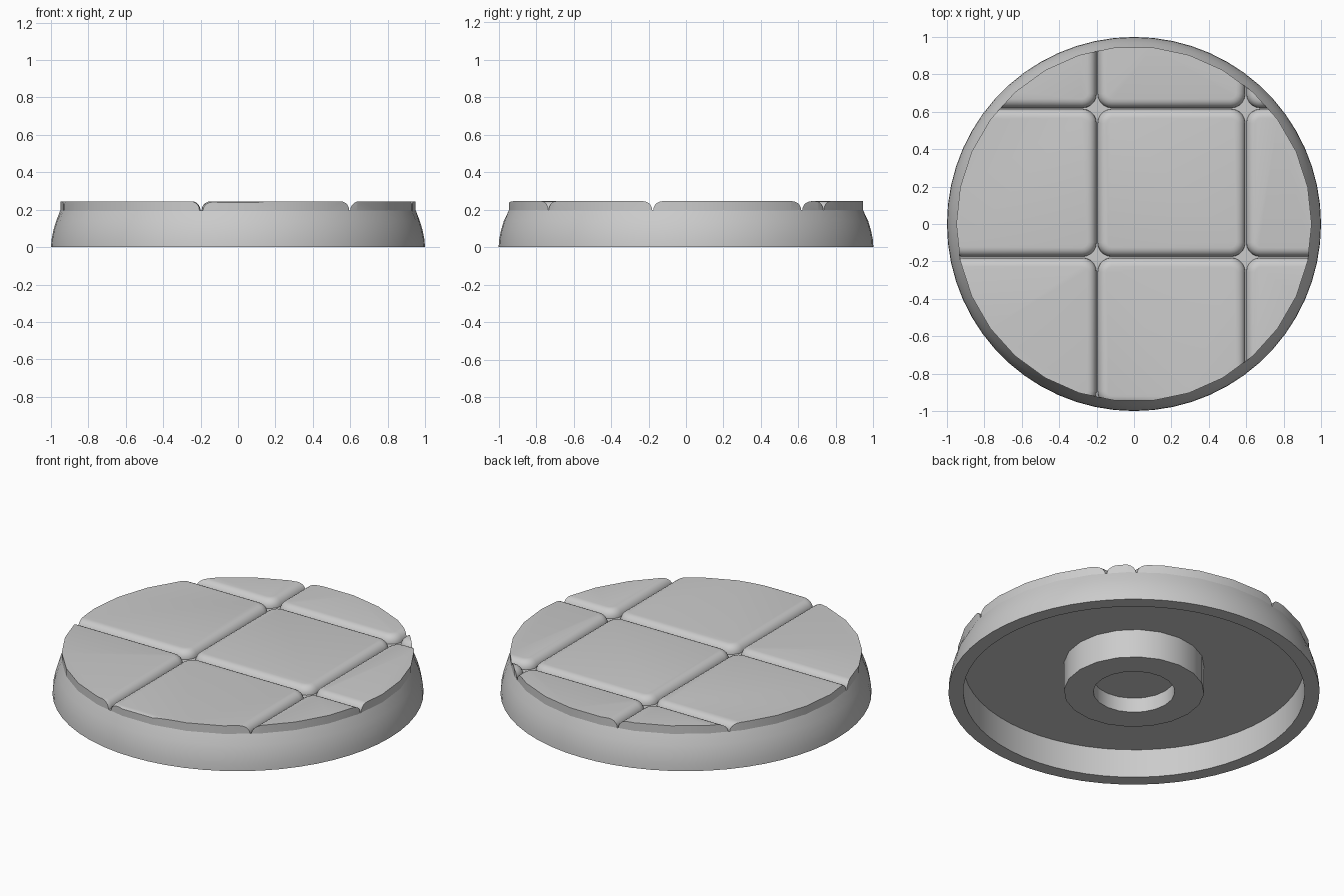
import bpy, bmesh
from math import pi, sin, cos
from mathutils import Vector, Matrix

if "Cube" in bpy.data.objects:
    bpy.data.objects.remove(bpy.data.objects["Cube"])

SIDES = 30          # facets of the trimmed paving
EDGE_R = 0.95       # corner radius of the trimmed paving
TOP, FLOOR = 0.245, 0.197
PITCH = 0.795

grey = bpy.data.materials.new("stone_grey")
grey.use_nodes = True
grey.diffuse_color = (0.6, 0.6, 0.6, 1)
grey.node_tree.nodes["Principled BSDF"].inputs["Base Color"].default_value = (0.6, 0.6, 0.6, 1)


def finish(bm, name):
    bmesh.ops.recalc_face_normals(bm, faces=bm.faces)
    mesh = bpy.data.meshes.new(name)
    bm.to_mesh(mesh)
    bm.free()
    mesh.materials.append(grey)
    obj = bpy.data.objects.new(name, mesh)
    bpy.context.collection.objects.link(obj)
    bpy.ops.object.select_all(action="DESELECT")
    obj.select_set(True)
    bpy.context.view_layer.objects.active = obj
    bpy.ops.object.shade_smooth_by_angle(angle=pi / 6)
    return obj


def lathe(name, profile, segs, facet_from=None):
    """Turn a profile; rings at or above facet_from follow the faceted outline."""
    bm = bmesh.new()
    rings = []
    for r, z in profile:
        ring = []
        for i in range(segs):
            a = 2 * pi * i / segs
            flat = facet_from is not None and z >= facet_from and i % 2
            k = r * cos(pi / SIDES) if flat else r
            ring.append(bm.verts.new((k * cos(a), k * sin(a), z)))
        rings.append(ring)
    for lo, hi in zip(rings, rings[1:]):
        for i in range(segs):
            j = (i + 1) % segs
            bm.faces.new((lo[i], lo[j], hi[j], hi[i]))
    bm.faces.new(rings[0])
    bm.faces.new(rings[-1])
    return finish(bm, name)


def paving_tile(name, cx, cy):
    bm = bmesh.new()
    side, low = PITCH - 0.006, 0.185
    place = Matrix.Translation((cx, cy, (TOP + low) / 2)) @ Matrix.Diagonal((side, side, TOP - low, 1))
    bmesh.ops.create_cube(bm, size=1, matrix=place)
    # round the plan corners, then the upper rim
    upright = [e for e in bm.edges if abs(e.verts[0].co.z - e.verts[1].co.z) > 0.01]
    bmesh.ops.bevel(bm, geom=upright, offset=0.075, segments=5, profile=0.5, affect="EDGES")
    rim = [e for e in bm.edges if all(v.co.z > TOP - 0.001 for v in e.verts)]
    bmesh.ops.bevel(bm, geom=rim, offset=0.048, segments=5, profile=0.5, affect="EDGES")
    # trim to the faceted disc
    for i in range(SIDES):
        a = 2 * pi * (i + 0.5) / SIDES
        n = Vector((cos(a), sin(a), 0))
        cut = bmesh.ops.bisect_plane(bm, geom=bm.verts[:] + bm.edges[:] + bm.faces[:],
                                     dist=1e-5, plane_co=n * EDGE_R * cos(pi / SIDES),
                                     plane_no=n, clear_outer=True)
        edges = [e for e in cut["geom_cut"] if isinstance(e, bmesh.types.BMEdge) and e.is_boundary]
        if len(edges) > 2:
            bmesh.ops.edgenet_fill(bm, edges=edges)
    if bm.faces:
        finish(bm, name)
    else:
        bm.free()


# hollow base with curved wall
lathe("base_shell", [(0.01, 0.17), (0.92, 0.17), (0.92, 0), (1, 0), (0.997, 0.04),
                     (0.987, 0.09), (0.972, 0.14), (EDGE_R, FLOOR), (0.01, FLOOR)],
      2 * SIDES, facet_from=FLOOR)

# socket ring underneath
lathe("underside_socket", [(0.01, 0.175), (0.378, 0.175), (0.378, 0), (0.22, 0),
                           (0.22, 0.087), (0.01, 0.087)], 20)

# paving tiles
for row in range(3):
    for col in range(3):
        paving_tile(f"paving_tile_{row}_{col}",
                    0.2 + (col - 1) * PITCH, 0.22 + (row - 1) * PITCH)
